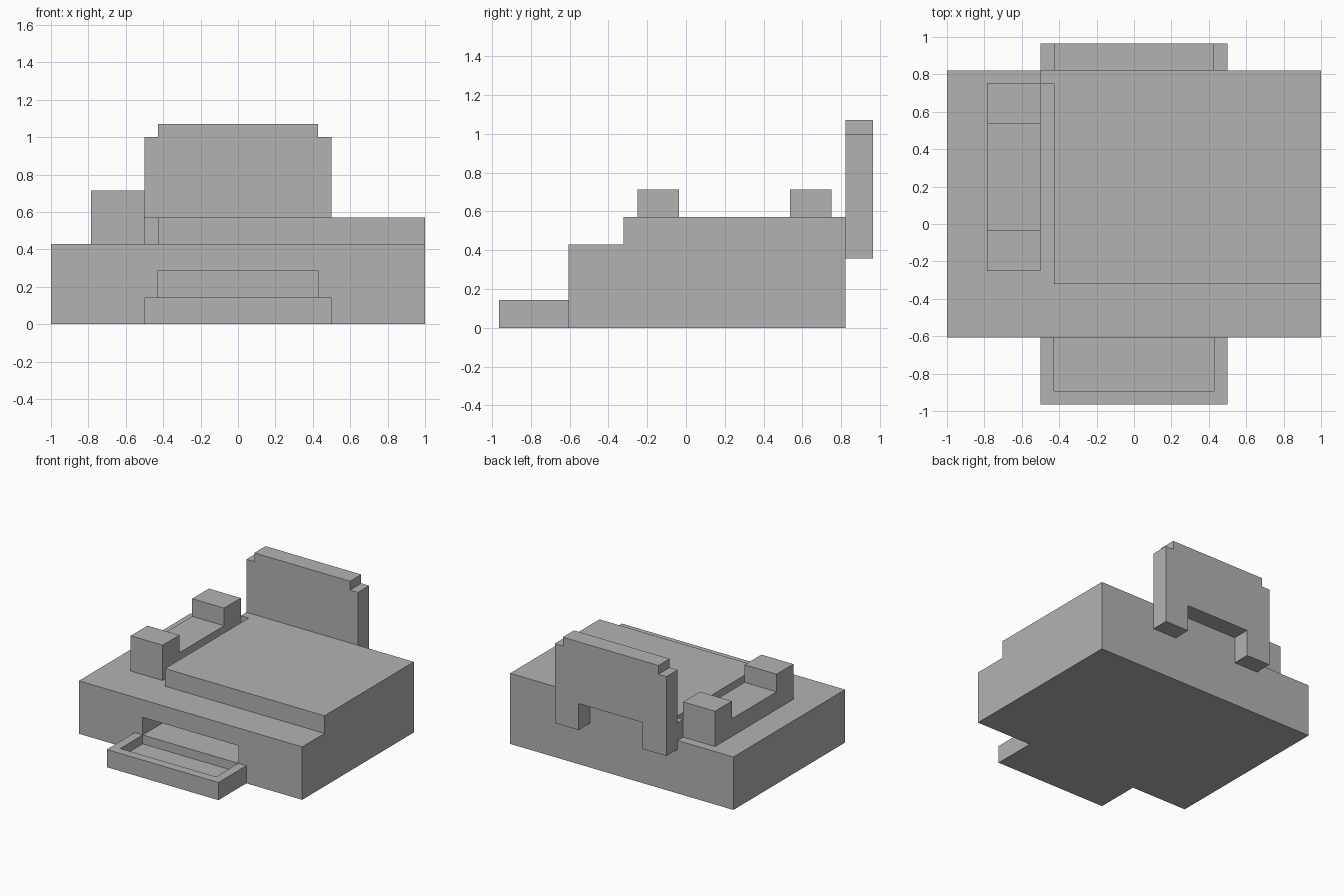
import bpy
import bmesh
from mathutils import Vector

U = 1 / 14  # building unit: the model is 28 units wide

cube = bpy.data.objects.get("Cube")
if cube:
    bpy.data.objects.remove(cube, do_unlink=True)

grey = bpy.data.materials.new("plain_grey")
grey.use_nodes = True
colour = (0.45, 0.45, 0.45, 1)
grey.diffuse_color = colour
grey.node_tree.nodes["Principled BSDF"].inputs["Base Color"].default_value = colour


def prism(name, outline, axis, lo, hi):
    """Extrude a flat outline along one axis; sizes are in units."""
    bm = bmesh.new()
    verts = []
    for a, b in outline:
        co = [a, b]
        co.insert("xyz".index(axis), lo)
        verts.append(bm.verts.new(Vector(co) * U))
    face = bm.faces.new(verts)
    new = bmesh.ops.extrude_face_region(bm, geom=[face])["geom"]
    shift = Vector([(hi - lo) * U if axis == c else 0 for c in "xyz"])
    bmesh.ops.translate(bm, vec=shift, verts=[v for v in new if isinstance(v, bmesh.types.BMVert)])
    bmesh.ops.recalc_face_normals(bm, faces=bm.faces)
    mesh = bpy.data.meshes.new(name)
    bm.to_mesh(mesh)
    bm.free()
    mesh.materials.append(grey)
    obj = bpy.data.objects.new(name, mesh)
    bpy.context.collection.objects.link(obj)
    return obj


def box(name, x, y, z):
    return prism(name, [(x[0], y[0]), (x[1], y[0]), (x[1], y[1]), (x[0], y[1])], "z", *z)


def cut(obj, cutter):
    """Subtract the cutter and bake the result."""
    mod = obj.modifiers.new("cut", "BOOLEAN")
    mod.operation = "DIFFERENCE"
    mod.solver = "EXACT"
    mod.object = cutter
    cutter.hide_render = True
    bpy.context.view_layer.update()
    graph = bpy.context.evaluated_depsgraph_get()
    baked = bpy.data.meshes.new_from_object(obj.evaluated_get(graph))
    obj.modifiers.clear()
    obj.data = baked
    bpy.data.objects.remove(cutter, do_unlink=True)


# Main body with the paper slot in its front
body = box("body", (-14, 14), (-8.5, 11.5), (0, 6))
cut(body, box("slot_cutter", (-6, 6), (-10, -4.5), (2, 4)))

# Output tray with a shallow well that runs back to the body
tray = box("output_tray", (-7, 7), (-13.5, -8.5), (0, 2))
cut(tray, box("tray_cutter", (-6, 6), (-12.5, -8), (1, 3)))

# Scanner lid with a small tongue at its back corner
prism("lid", [(-6, -4.5), (14, -4.5), (14, 11.5), (-7, 11.5), (-7, 10.5), (-6, 10.5)], "z", 6, 8)

# Side console: a low bar between two raised blocks
prism("side_console", [(-3.5, 6), (10.5, 6), (10.5, 10), (7.5, 10),
                       (7.5, 8), (-0.5, 8), (-0.5, 10), (-3.5, 10)], "x", -11, -7)

# Rear paper support: mirrored half outline with stepped top and two feet
half = [(4, 8), (4, 5), (7, 5), (7, 14), (6, 14), (6, 15)]
prism("paper_support", half + [(-x, z) for x, z in reversed(half)], "y", 11.5, 13.5)
